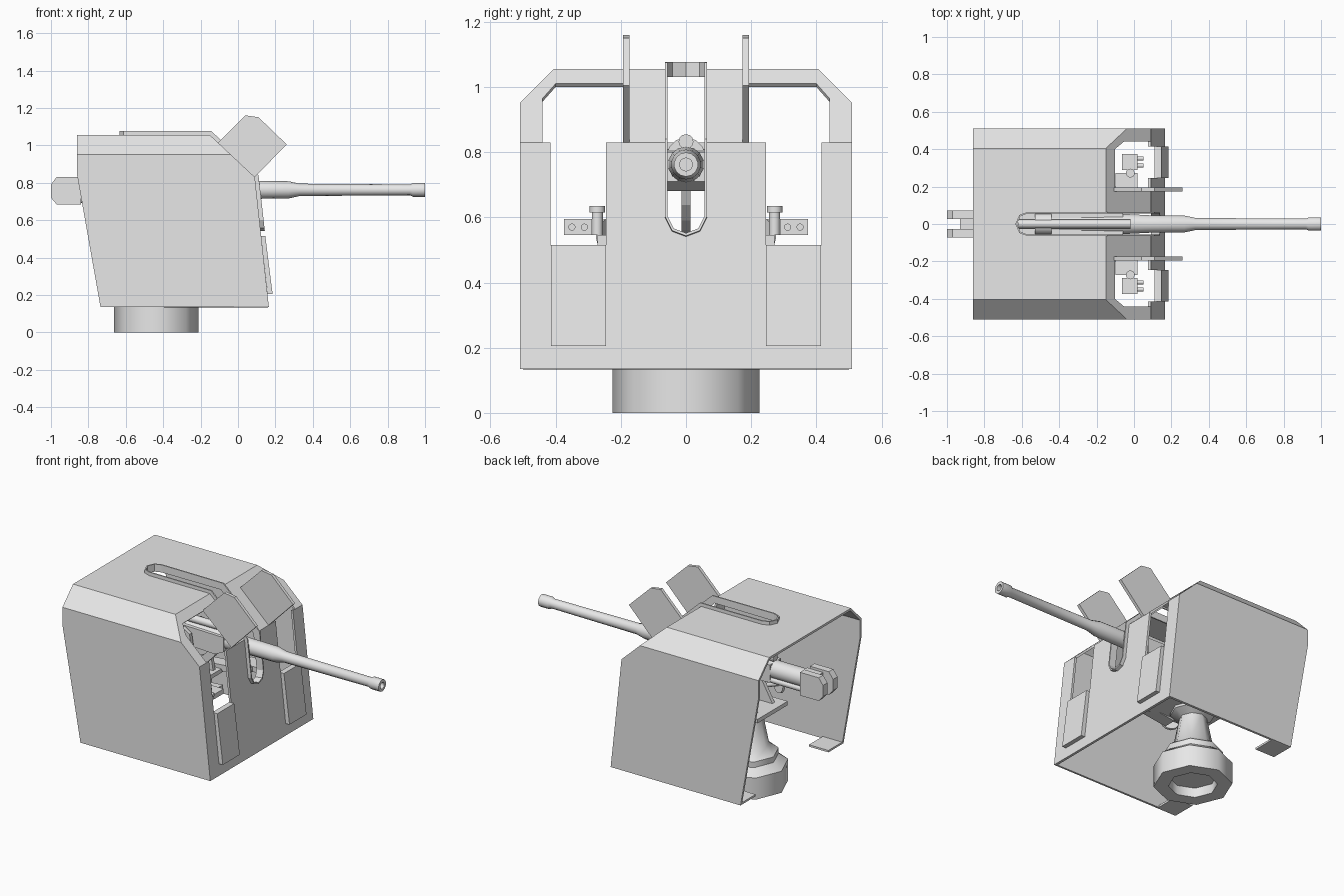
import bpy, bmesh, math
from mathutils import Vector

if bpy.data.objects.get("Cube"):
    bpy.data.objects.remove(bpy.data.objects["Cube"])

grey = bpy.data.materials.new("deck_grey")
grey.use_nodes = True
grey.diffuse_color = (0.8, 0.8, 0.8, 1)
grey.node_tree.nodes["Principled BSDF"].inputs["Base Color"].default_value = (0.8, 0.8, 0.8, 1)


def finish(name, bm, smooth=None, thickness=0, offset=-1):
    bmesh.ops.remove_doubles(bm, verts=bm.verts, dist=0.0005)
    bmesh.ops.recalc_face_normals(bm, faces=bm.faces)
    mesh = bpy.data.meshes.new(name)
    bm.to_mesh(mesh)
    bm.free()
    mesh.materials.append(grey)
    ob = bpy.data.objects.new(name, mesh)
    bpy.context.collection.objects.link(ob)
    if thickness:
        mod = ob.modifiers.new("plate", "SOLIDIFY")
        mod.thickness, mod.offset = thickness, offset
        mod.use_even_offset = True
    if smooth:
        bpy.ops.object.select_all(action="DESELECT")
        ob.select_set(True)
        bpy.context.view_layer.objects.active = ob
        bpy.ops.object.shade_smooth_by_angle(angle=math.radians(smooth))
    return ob


def prism(name, pts, y0, y1):
    """Side profile in x, z extruded across y."""
    bm = bmesh.new()
    a = [bm.verts.new((x, y0, z)) for x, z in pts]
    b = [bm.verts.new((x, y1, z)) for x, z in pts]
    bm.faces.new(a)
    bm.faces.new(b)
    for i in range(len(pts)):
        j = (i + 1) % len(pts)
        bm.faces.new((a[i], a[j], b[j], b[i]))
    return finish(name, bm)


def box(name, x0, x1, y0, y1, z0, z1):
    return prism(name, [(x0, z0), (x1, z0), (x1, z1), (x0, z1)], y0, y1)


def lathe(name, profile, origin, axis, sides=12, smooth=50):
    """Spin (distance along axis, radius) pairs round an axis."""
    bm = bmesh.new()
    rot = Vector((0, 0, 1)).rotation_difference(Vector(axis))
    rings = []
    for d, r in profile:
        ring = []
        for k in range(sides):
            t = math.tau * k / sides
            p = Vector((r * math.cos(t), r * math.sin(t), d))
            ring.append(bm.verts.new(Vector(origin) + rot @ p))
        rings.append(ring)
    for a, b in zip(rings, rings[1:]):
        for k in range(sides):
            j = (k + 1) % sides
            bm.faces.new((a[k], a[j], b[j], b[k]))
    bm.faces.new(rings[0])
    bm.faces.new(rings[-1])
    return finish(name, bm, smooth)


def tube(name, start, end, r, sides=12):
    d = Vector(end) - Vector(start)
    return lathe(name, [(0, r), (d.length, r)], start, d.normalized(), sides)


def front(y, z):
    """Point on the front plate, or on the sloping plate above it."""
    x = 0.09 + (0.83 - z) * 0.108 if z <= 0.83 else 0.09 - (z - 0.83) * 1.067
    return (x, y, z)


# Gun shield: half is listed and repeated on the other side
side = [(-.735, .51, .135), front(.51, .135), front(.51, .83), front(.51, .95),
        (-.86, .51, .95), (-.86, .51, .84)]
chamfer = [(-.86, .51, .95), front(.51, .95), front(.405, 1.055), (-.86, .405, 1.055)]
roof_slot = [front(.06, 1.055), (-.57, .06, 1.055), (-.61, .045, 1.055), (-.63, 0, 1.055)]
front_slot = [front(.06, .83), front(.06, .6), front(.04, .56), front(0, .545)]
roof = [(-.86, 0, 1.055), (-.86, .405, 1.055), front(.405, 1.055)] + roof_slot
front_plate = [front(*p) for p in [(0, .135), (.51, .135), (.51, .83), (.44, .83), (.415, .83),
               (.415, .515), (.245, .515), (.245, .83), (.175, .83)]] + front_slot
slope = [front(*p) for p in [(.51, .83), (.51, .95), (.405, 1.055), (.06, 1.055), (.06, .83),
         (.175, .83), (.175, 1.01), (.4, 1.01), (.44, .965), (.44, .83)]]
bm = bmesh.new()
for s in (1, -1):
    for face in (side, chamfer, roof, front_plate, slope):
        bm.faces.new([bm.verts.new((x, s * y, z)) for x, y, z in face])
finish("gun_shield", bm, thickness=0.014)

# Raised rim that lines the gun slot
up, tilt, ahead = Vector((0, 0, 1)), Vector((.68, 0, .73)), Vector((.994, 0, .107))
half = list(zip(roof_slot[::-1] + front_slot,
                [up] * 3 + [(up + tilt).normalized(), (tilt + ahead).normalized()] + [ahead] * 3))
bm = bmesh.new()
for s in (1, -1):
    pairs = []
    for p, n in half:
        v = Vector((p[0], s * p[1], p[2]))
        pairs.append((bm.verts.new(v + n * 0.022), bm.verts.new(v - n * 0.025)))
    for a, b in zip(pairs, pairs[1:]):
        bm.faces.new((a[0], b[0], b[1], a[1]))
finish("slot_rim", bm, thickness=0.008, offset=0)

for s, tag in ((1, "left"), (-1, "right")):
    # Opened window flap, lowered shutter and foot plate
    prism("window_flap_" + tag, [(.09, .83), (.26, 1.005), (.11, 1.15), (.04, 1.16), (-.11, 1.01)],
          s * .174, s * .194)
    prism("window_shutter_" + tag, [(.124, .515), (.146, .515), (.185, .205), (.158, .205)],
          s * .246, s * .414)
    box("foot_plate_" + tag, -.735, -.6, s * .36, s * .5, .135, .147)

    # Twin-tube sight on its post and bracket
    box("sight_box_" + tag, -.065, .02, s * .288, s * .375, .545, .595)
    for y in (.312, .35):
        tube("sight_tube_" + tag, (.02, s * y, .57), (.05, s * y, .57), .011)
    lathe("sight_post_" + tag, [(0, .017), (.07, .017), (.07, .024), (.09, .024)],
          (-.02, s * .272, .545), (0, 0, 1))
    prism("sight_bracket_" + tag, [(-.1, .5), (.02, .515), (.02, .545), (-.1, .545)],
          s * .17, s * .272)
    prism("sight_arm_" + tag, [(-.4, .46), (-.02, .51), (-.02, .54), (-.4, .51)], s * .12, s * .2)

    # Mount cheek, trunnion and handwheel
    prism("mount_cheek_" + tag, [(-.56, .48), (-.22, .48), (-.27, .78), (-.32, .81), (-.39, .78)],
          s * .072, s * .095)
    tube("trunnion_" + tag, (-.33, s * .04, .762), (-.33, s * .115, .762), .032)
    tube("handwheel_shaft_" + tag, (-.4, s * .09, .56), (-.47, s * .24, .54), .013, 8)
    lathe("handwheel_" + tag, [(0, .055), (.015, .055)], (-.47, s * .24, .54),
          (-.4, s * .9, -.1))

    # Breech jaw
    prism("breech_jaw_" + tag, [(-.84, .685), (-.97, .685), (-1, .72), (-1, .79), (-.97, .83),
          (-.84, .83)], s * .028, s * .072)

# Breech centre and sliding cradle
box("breech_block", -.93, -.82, -.03, .03, .7, .815)
prism("cradle", [(-.62, .7), (-.12, .68), (-.06, .71), (-.06, .8), (-.62, .81)], -.056, .056)
lathe("cradle_collar", [(0, .06), (.09, .06)], (-.53, 0, .785), (1, 0, 0))
tube("recoil_cylinder_upper", (-.62, 0, .832), (-.02, 0, .832), .023)
for y in (-.035, .035):
    tube("recoil_rod", (-.85, y, .71), (-.1, y, .71), .018)

# Barrel with hollow muzzle
lathe("barrel", [(-.84, .055), (-.05, .055), (.08, .048), (.27, .046), (.33, .033), (.92, .029),
                 (.935, .037), (1, .037), (1, .02), (.9, .02)], (0, 0, .762), (1, 0, 0), 14, 35)

# Toothed-arc plate for elevation
angles = [math.radians(180 + 18 * k) for k in range(2, 10)]
arc = [(-.33 + r * math.cos(t), .762 + r * math.sin(t))
       for r, row in ((.212, angles), (.165, angles[::-1])) for t in row]
prism("elevation_arc", arc, -.014, .014)

# Pedestal and turntable
lathe("pedestal", [(.06, .14), (0, .14), (0, .225), (.135, .225), (.175, .17), (.21, .17),
                   (.25, .115), (.43, .08), (.46, .13), (.49, .13)],
      (-.437, 0, 0), (0, 0, 1), 8)
box("turntable", -.6, -.2, -.15, .15, .475, .5)
